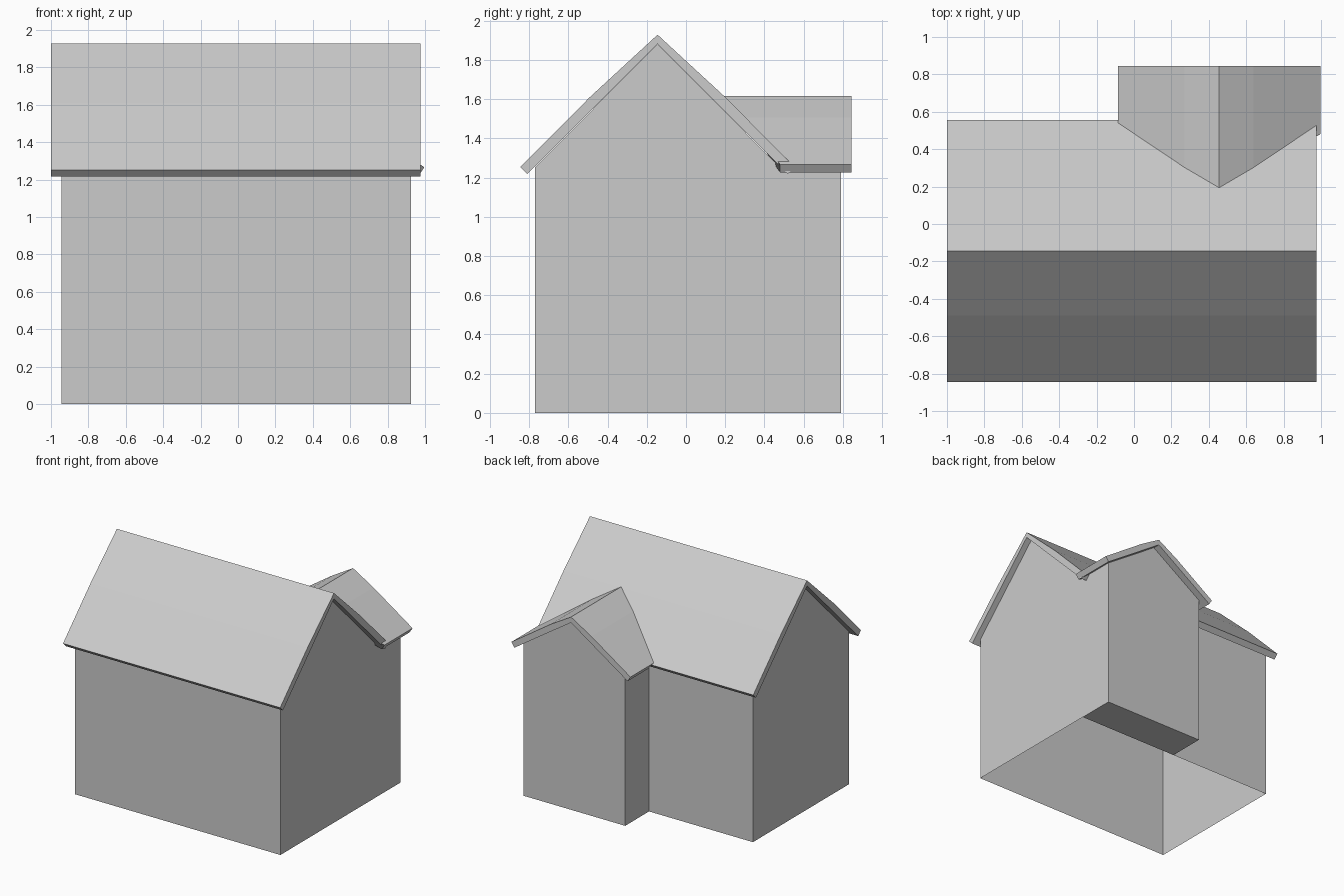
import bpy, bmesh

if "Cube" in bpy.data.objects:
    bpy.data.objects.remove(bpy.data.objects["Cube"], do_unlink=True)

grey = bpy.data.materials.new("pale grey")
grey.use_nodes = True
colour = (0.6, 0.6, 0.6, 1)
grey.diffuse_color = colour
grey.node_tree.nodes["Principled BSDF"].inputs["Base Color"].default_value = colour


def loft(name, start, end, open_sides=(), open_ends=()):
    """Join two matching outlines, leaving out the listed sides and ends."""
    bm = bmesh.new()
    rings = [[bm.verts.new(p) for p in ring] for ring in (start, end)]
    a, b = rings
    n = len(a)
    for i in range(n):
        if i not in open_sides:
            j = (i + 1) % n
            bm.faces.new((a[i], a[j], b[j], b[i]))
    for k, ring in enumerate(rings):
        if k not in open_ends:
            bm.faces.new(ring)
    bmesh.ops.recalc_face_normals(bm, faces=bm.faces)
    mesh = bpy.data.meshes.new(name)
    bm.to_mesh(mesh)
    bm.free()
    mesh.materials.append(grey)
    obj = bpy.data.objects.new(name, mesh)
    bpy.context.collection.objects.link(obj)
    return obj


def roof_section(centre, ridge, bend, eave, soffit, under):
    """Outline of a bent gable roof; each point is (offset, height)."""
    half = [bend, eave, soffit]
    left = [(centre - w, z) for w, z in half]
    right = [(centre + w, z) for w, z in reversed(half)]
    return [(centre, ridge)] + left + [(centre, under)] + right


def house_section(centre, half, eave, peak):
    return [(centre - half, 0), (centre + half, 0), (centre + half, eave),
            (centre, peak), (centre - half, eave)]


# Main house: open underneath and under the roof
MAIN_Y, WING_X = -0.145, 0.455
walls = house_section(MAIN_Y, 0.625, 1.252, 1.88)
loft("main_walls", [(-0.945, y, z) for y, z in walls],
     [(0.925, y, z) for y, z in walls], open_sides=(0, 2, 3))

# Main roof, slightly bent halfway down each slope
main = roof_section(MAIN_Y, 1.928, (0.345, 1.61), (0.7, 1.253), (0.664, 1.217), 1.882)
loft("main_roof", [(-1.0, y, z) for y, z in main], [(0.975, y, z) for y, z in main])

# Rear wing: floor closed, joined to the house at its inner end
wing = house_section(0.4625, 0.4625, 1.262, 1.568)
loft("wing_walls", [(x, 0.48, z) for x, z in wing],
     [(x, 0.79, z) for x, z in wing], open_sides=(2, 3), open_ends=(0,))


# Wing roof, trimmed to meet the rear slope of the main roof
def valley(x, z):
    if x > 0.9:
        return 0.48
    if z > 1.61:
        return MAIN_Y + 0.345 * (1.928 - z) / 0.318
    return MAIN_Y + 0.345 + 0.355 * (1.61 - z) / 0.357


section = roof_section(WING_X, 1.616, (0.185, 1.507), (0.541, 1.267), (0.515, 1.226), 1.57)
loft("wing_roof", [(x, valley(x, z), z) for x, z in section],
     [(x, 0.845, z) for x, z in section])
